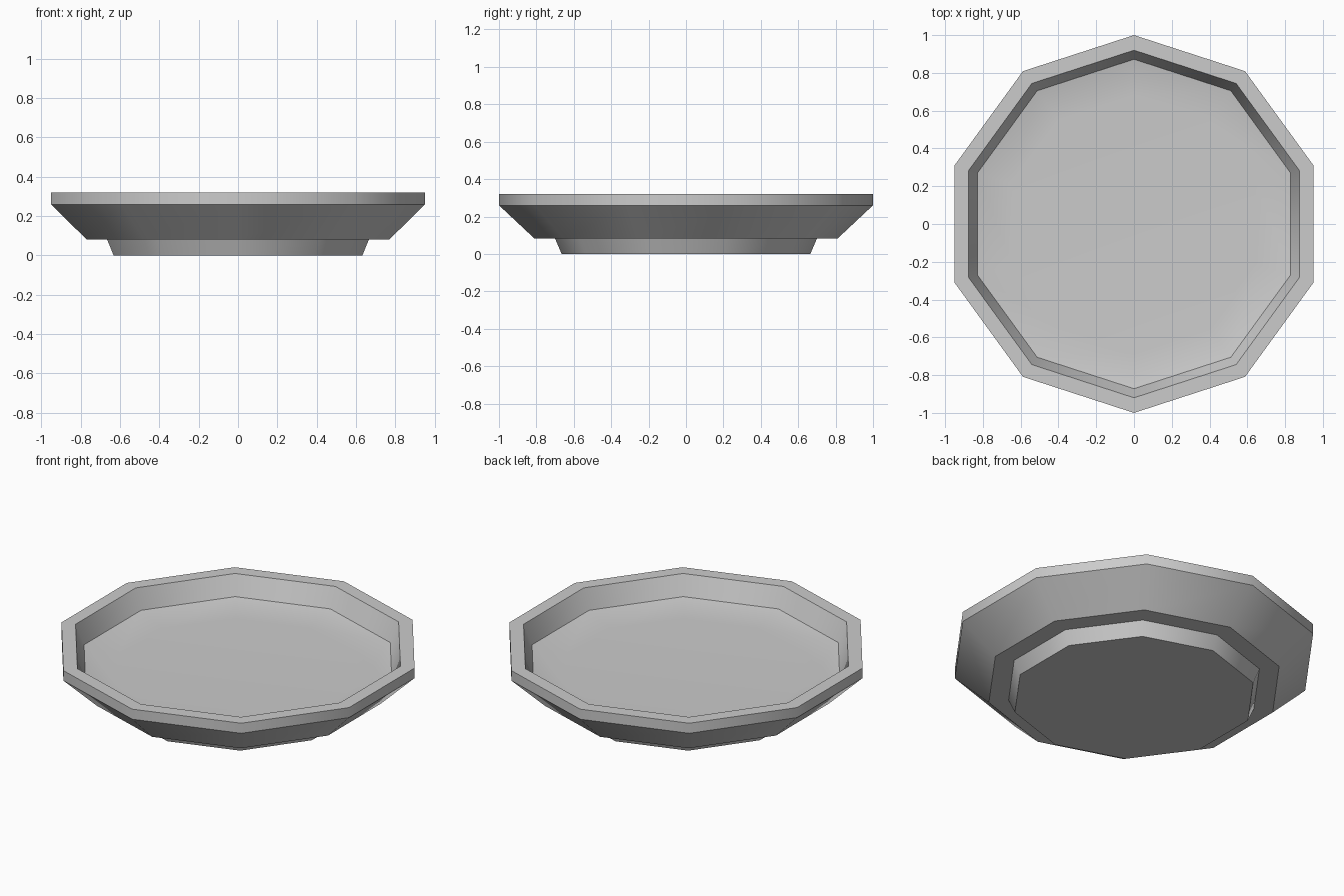
import bpy, bmesh, math

if "Cube" in bpy.data.objects:
    bpy.data.objects.remove(bpy.data.objects["Cube"])

SIDES = 10


def lathe(name, profile):
    """Closed ten-sided turned body; first and last rings are capped."""
    bm = bmesh.new()
    rings = []
    for r, z in profile:
        ring = []
        for i in range(SIDES):
            a = math.pi / 2 + i * 2 * math.pi / SIDES
            ring.append(bm.verts.new((r * math.cos(a), r * math.sin(a), z)))
        rings.append(ring)
    for lower, upper in zip(rings, rings[1:]):
        for i in range(SIDES):
            j = (i + 1) % SIDES
            bm.faces.new((lower[i], lower[j], upper[j], upper[i]))
    bm.faces.new(rings[0])
    bm.faces.new(rings[-1])
    bmesh.ops.recalc_face_normals(bm, faces=bm.faces)
    mesh = bpy.data.meshes.new(name)
    bm.to_mesh(mesh)
    bm.free()
    obj = bpy.data.objects.new(name, mesh)
    bpy.context.collection.objects.link(obj)
    return obj


# Dish: foot, stepped underside, flared wall, rim, hollow and floor
dish = lathe("dish", [
    (0.665, 0.0), (0.70, 0.082),       # foot
    (0.81, 0.082), (1.0, 0.26),        # flared outer wall
    (1.0, 0.32), (0.92, 0.32),         # rim
    (0.872, 0.204), (0.68, 0.167),     # inner wall and floor edge
])

# Smooth around the sides, crisp at the rims, flat on the floor
bpy.context.view_layer.objects.active = dish
dish.select_set(True)
bpy.ops.object.shade_smooth_by_angle(angle=math.radians(40))
normals = dish.modifiers.new("face_weighted_normals", 'WEIGHTED_NORMAL')
normals.keep_sharp = True
